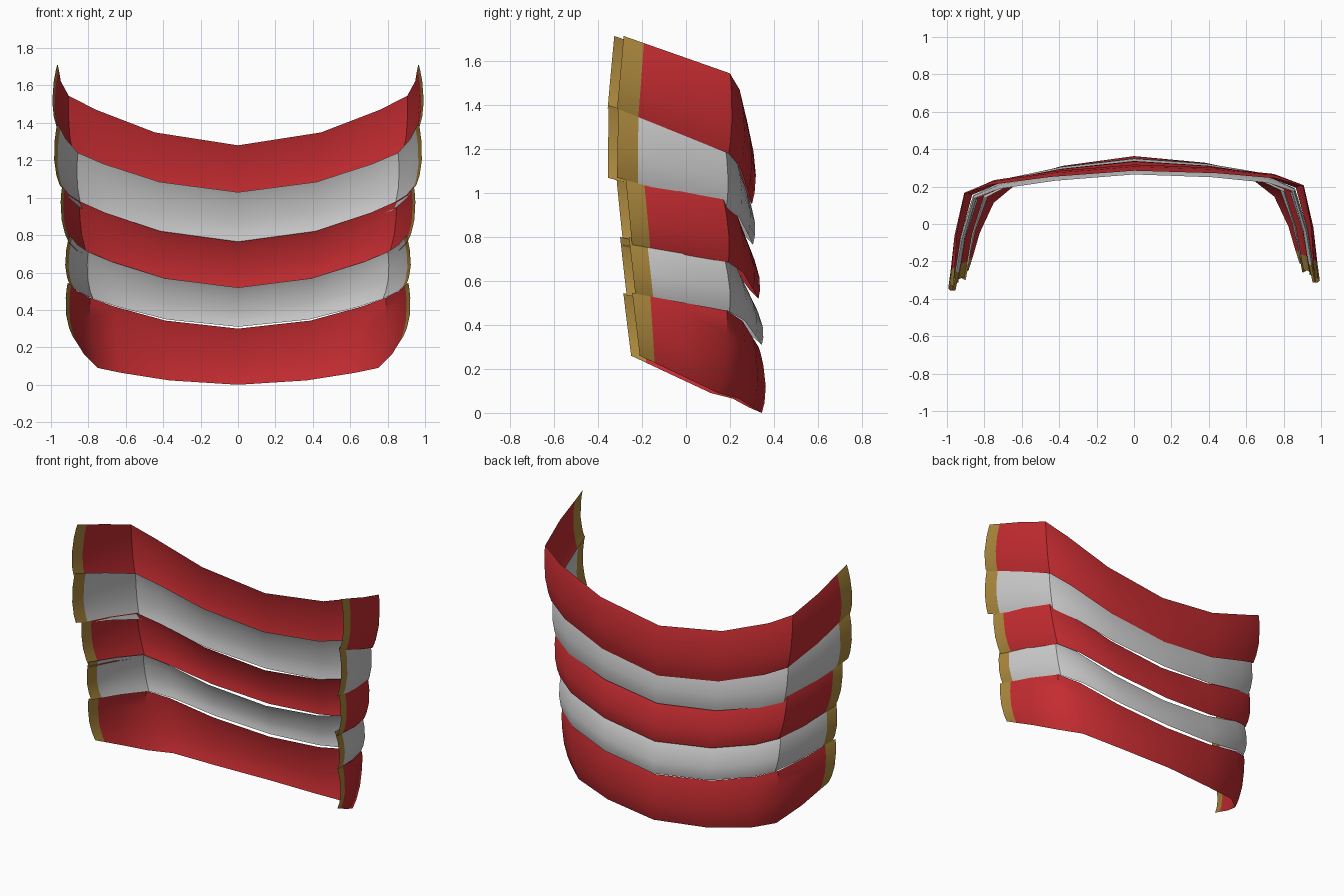
import bpy, bmesh
from mathutils import Vector

if "Cube" in bpy.data.objects:
    bpy.data.objects.remove(bpy.data.objects["Cube"])

# Each plate edge: back centre (y, z), corner (x, y, z), front end (x, y, z)
EDGES = [
    ((.345, .00), (.75, .13, .09), (.885, -.23, .26)),
    ((.33, .30), (.79, .17, .465), (.91, -.265, .545)),
    ((.345, .31), (.775, .18, .46), (.90, -.25, .535)),
    ((.295, .52), (.80, .155, .71), (.90, -.28, .80)),
    ((.33, .52), (.80, .175, .685), (.905, -.265, .76)),
    ((.28, .765), (.845, .15, .98), (.94, -.295, 1.06)),
    ((.305, .765), (.83, .165, .935), (.955, -.335, 1.07)),
    ((.265, 1.03), (.855, .155, 1.24), (.965, -.33, 1.40)),
    ((.30, .95), (.865, .175, 1.18), (.972, -.335, 1.385)),
    ((.285, 1.28), (.905, .18, 1.545), (.965, -.305, 1.715)),
]
BULGE = .024
SECTION = [(0, 0), (.15, .6), (.4, 1), (.72, .75), (.92, .3), (1, 0)]   # height, bulge
NORMALS = [(0, 1), (.15, .95), (.3, .9), (.75, .5), (1, .1), (1, 0), (1, 0)]


def material(name, rgb):
    m = bpy.data.materials.new(name)
    m.diffuse_color = (*rgb, 1)
    m.use_nodes = True
    m.node_tree.nodes["Principled BSDF"].inputs["Base Color"].default_value = m.diffuse_color
    return m


red = material("red", (.55, .025, .03))
gold = material("gold", (.40, .24, .045))


def edge_points(centre, corner, end):
    """Half of a plate edge, from back centre round the corner to the front."""
    c, k, e = Vector((0, *centre)), Vector(corner), Vector(end)

    def back(fx, fy, fz):
        return Vector((k.x * fx, c.y + (k.y - c.y) * fy, c.z + (k.z - c.z) * fz))
    mid = k.lerp(e, .45) + Vector((.015, 0, 0))
    trim = k.lerp(e, .81) + Vector((.004, 0, 0))
    return [c, back(.49, .22, .26), back(.84, .55, .72), k, mid, trim, e]


def sheet(name, columns, mat):
    """Smooth surface through a row of vertical columns."""
    bm = bmesh.new()
    grid = [[bm.verts.new(p) for p in col] for col in columns]
    for a, b in zip(grid, grid[1:]):
        for i in range(len(a) - 1):
            bm.faces.new((a[i], a[i + 1], b[i + 1], b[i]))
    me = bpy.data.meshes.new(name)
    bm.to_mesh(me)
    bm.free()
    ob = bpy.data.objects.new(name, me)
    bpy.context.collection.objects.link(ob)
    if mat:
        me.materials.append(mat)
    bpy.ops.object.select_all(action='DESELECT')
    ob.select_set(True)
    bpy.context.view_layer.objects.active = ob
    bpy.ops.object.shade_smooth_by_angle(angle=.6)


def column(lo, hi, normal, side):
    """Bulging cross-section; the plates are turned slightly to one side."""
    pts = []
    for t, b in SECTION:
        p = lo.lerp(hi, t) + Vector((*normal, 0)) * BULGE * b
        pts.append((p.x * side, p.y + .022 * p.x * side, p.z))
    return pts


# Five overlapping plates with a trim strip at both front ends
for n in range(5):
    low, high = edge_points(*EDGES[2 * n]), edge_points(*EDGES[2 * n + 1])
    right, left = ([column(l, h, nm, s) for l, h, nm in zip(low, high, NORMALS)]
                   for s in (1, -1))
    sheet(f"plate_{n + 1}", left[5:0:-1] + right[:6], None if n % 2 else red)
    sheet(f"trim_right_{n + 1}", right[5:], gold)
    sheet(f"trim_left_{n + 1}", left[:4:-1], gold)
